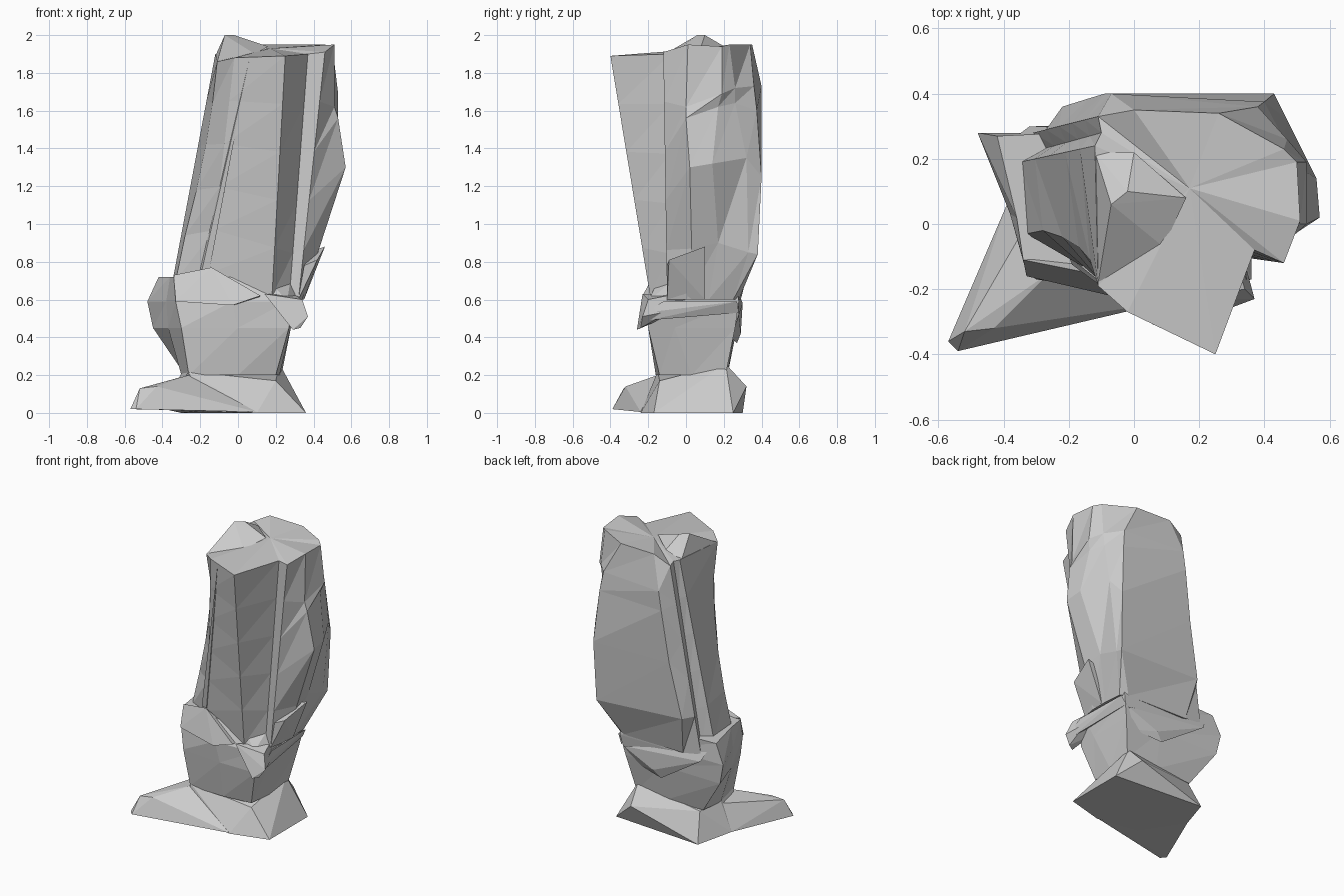
import bpy, bmesh


def finish(bm, name):
    bmesh.ops.recalc_face_normals(bm, faces=bm.faces[:])
    mesh = bpy.data.meshes.new(name)
    bm.to_mesh(mesh)
    bm.free()
    obj = bpy.data.objects.new(name, mesh)
    bpy.context.collection.objects.link(obj)
    return obj


def loft_columns(name, columns, apex=None):
    """Skin neighbouring upright polylines into a closed faceted shell."""
    bm = bmesh.new()
    cols = [[bm.verts.new(p) for p in c] for c in columns]
    for a, b in zip(cols, cols[1:] + cols[:1]):
        for i in range(len(a) - 1):
            bm.faces.new((a[i], b[i], b[i + 1]))
            bm.faces.new((a[i], b[i + 1], a[i + 1]))
    bm.faces.new([c[0] for c in cols])
    if apex:
        top = bm.verts.new(apex)
        for a, b in zip(cols, cols[1:] + cols[:1]):
            bm.faces.new((a[-1], b[-1], top))
    else:
        bm.faces.new([c[-1] for c in cols])
    return finish(bm, name)


def hull(name, points):
    """Convex faceted block through a few corner points."""
    bm = bmesh.new()
    for p in points:
        bm.verts.new(p)
    bmesh.ops.convex_hull(bm, input=bm.verts[:])
    loose = [v for v in bm.verts if not v.link_faces]
    bmesh.ops.delete(bm, geom=loose, context='VERTS')
    return finish(bm, name)


def straight(low, high, steps=6):
    return [[l + (h - l) * i / (steps - 1) for l, h in zip(low, high)]
            for i in range(steps)]


# Tall leaning body: straight front ridges, recessed bulging right side, flat back
body = [
    [(-0.33, -0.03, 0.70), (-0.28, -0.02, 0.94), (-0.22, -0.04, 1.18),
     (-0.17, -0.07, 1.42), (-0.135, -0.11, 1.64), (-0.11, -0.19, 1.86)],
    straight((-0.15, -0.12, 0.74), (-0.02, -0.27, 1.88)),
    straight((0.18, -0.19, 0.62), (0.25, -0.40, 1.89)),
    straight((0.27, -0.09, 0.58), (0.37, -0.08, 1.90)),
    straight((0.32, -0.10, 0.60), (0.46, -0.12, 1.91)),
    [(0.34, 0.00, 0.60), (0.43, 0.03, 0.87), (0.57, 0.02, 1.30),
     (0.53, 0.00, 1.56), (0.51, 0.00, 1.62), (0.51, 0.01, 1.95)],
    [(0.34, 0.12, 0.60), (0.42, 0.17, 0.90), (0.56, 0.14, 1.32),
     (0.51, 0.17, 1.62), (0.53, 0.19, 1.69), (0.50, 0.19, 1.94)],
    [(0.33, 0.25, 0.60), (0.42, 0.33, 0.85), (0.47, 0.32, 1.35),
     (0.46, 0.26, 1.64), (0.47, 0.26, 1.72), (0.46, 0.23, 1.95)],
    [(0.28, 0.28, 0.60), (0.42, 0.38, 0.84), (0.43, 0.40, 1.25),
     (0.40, 0.375, 1.6), (0.38, 0.36, 1.73), (0.26, 0.34, 1.95)],
    [(-0.18, 0.29, 0.60), (-0.22, 0.36, 0.87), (-0.14, 0.385, 1.25),
     (-0.09, 0.40, 1.6), (-0.07, 0.40, 1.73), (0.00, 0.35, 1.95)],
    straight((-0.31, 0.28, 0.62), (-0.11, 0.33, 1.89)),
    straight((-0.28, 0.23, 0.65), (-0.10, 0.28, 1.90)),
    straight((-0.35, 0.19, 0.68), (-0.12, 0.24, 1.90)),
]
loft_columns("leaning_body", body, apex=(0.17, 0.11, 1.93))

# Irregular lump on the crown
hull("crown_lump", [(-0.11, -0.18, 1.86), (-0.12, 0.22, 1.89), (-0.07, 0.06, 2.0),
                    (-0.02, 0.10, 2.0), (0.16, 0.08, 1.94), (0.09, -0.07, 1.90),
                    (0.0, 0.22, 1.93), (0.0, 0.0, 1.86)])

# Faceted lower wrap, flaring into a lump at the back left
levels = [
    (0.20, [(-0.26, -0.15), (0.0, -0.16), (0.20, -0.14), (0.22, 0.03),
            (0.23, 0.21), (0.0, 0.22), (-0.28, 0.21), (-0.30, 0.05)]),
    (0.45, [(-0.30, -0.17), (0.0, -0.20), (0.27, -0.20), (0.28, -0.06),
            (0.28, 0.26), (0.0, 0.26), (-0.45, 0.27), (-0.37, 0.03)]),
    (0.59, [(-0.33, -0.15), (-0.03, -0.21), (0.26, -0.20), (0.32, -0.10),
            (0.31, 0.28), (0.0, 0.28), (-0.48, 0.28), (-0.38, 0.03)]),
    (0.72, [(-0.34, -0.11), (-0.15, -0.15), (0.15, -0.14), (0.28, -0.05),
            (0.31, 0.26), (0.0, 0.29), (-0.42, 0.27), (-0.36, 0.02)]),
]
loft_columns("lower_wrap", [[(*ring[i], z) for z, ring in levels] for i in range(8)])

# Band folded round the front and right, with a knob at its corner
hull("front_band", [(-0.34, -0.11, 0.73), (-0.33, -0.16, 0.59), (-0.03, -0.23, 0.57),
                    (0.12, -0.23, 0.62), (-0.14, -0.15, 0.77), (0.1, -0.1, 0.6)])
hull("band_knob", [(0.14, -0.23, 0.63), (0.29, -0.26, 0.44), (0.33, -0.24, 0.45),
                   (0.37, -0.23, 0.51), (0.34, -0.20, 0.60), (0.31, -0.10, 0.62),
                   (0.33, -0.08, 0.54), (0.25, -0.12, 0.5)])
hull("side_band", [(0.35, -0.22, 0.53), (0.34, -0.2, 0.49), (0.30, 0.28, 0.53),
                   (0.33, 0.27, 0.59), (0.34, -0.12, 0.59), (0.26, 0.0, 0.55)])

# Pointed flap on the right side
hull("side_flap", [(0.32, -0.10, 0.60), (0.35, 0.10, 0.60), (0.35, -0.10, 0.78),
                   (0.42, -0.09, 0.81), (0.46, 0.10, 0.88), (0.40, 0.10, 0.86)])

# Folded loop across the back of the wrap
hull("back_fold", [(-0.36, 0.27, 0.66), (-0.32, 0.30, 0.58), (0.05, 0.29, 0.42),
                   (0.28, 0.28, 0.52), (0.0, 0.27, 0.37), (0.2, 0.24, 0.4)])

# Thin crease running up the front face
hull("front_crease", [(-0.20, -0.10, 0.76), (-0.15, -0.13, 0.76), (-0.19, -0.125, 0.76),
                      (-0.17, -0.05, 0.76), (0.06, -0.31, 1.87)])

# Wide heel block under the ankle
hull("heel", [(-0.30, 0.30, 0.0), (-0.39, 0.06, 0.02), (-0.20, -0.20, 0.01),
              (0.10, -0.24, 0.0), (0.36, -0.17, 0.0), (0.36, 0.25, 0.0),
              (0.20, 0.32, 0.14), (-0.30, 0.05, 0.21), (-0.26, -0.15, 0.22),
              (0.20, -0.14, 0.17), (0.22, 0.21, 0.26), (-0.26, 0.22, 0.19)])

# Low toe reaching to the front left
hull("toe", [(-0.57, -0.36, 0.02), (-0.54, -0.39, 0.02), (0.10, -0.24, 0.005),
             (-0.39, 0.06, 0.02), (-0.52, -0.33, 0.13),
             (-0.43, -0.32, 0.14), (-0.26, -0.15, 0.20), (-0.30, 0.05, 0.19)])
